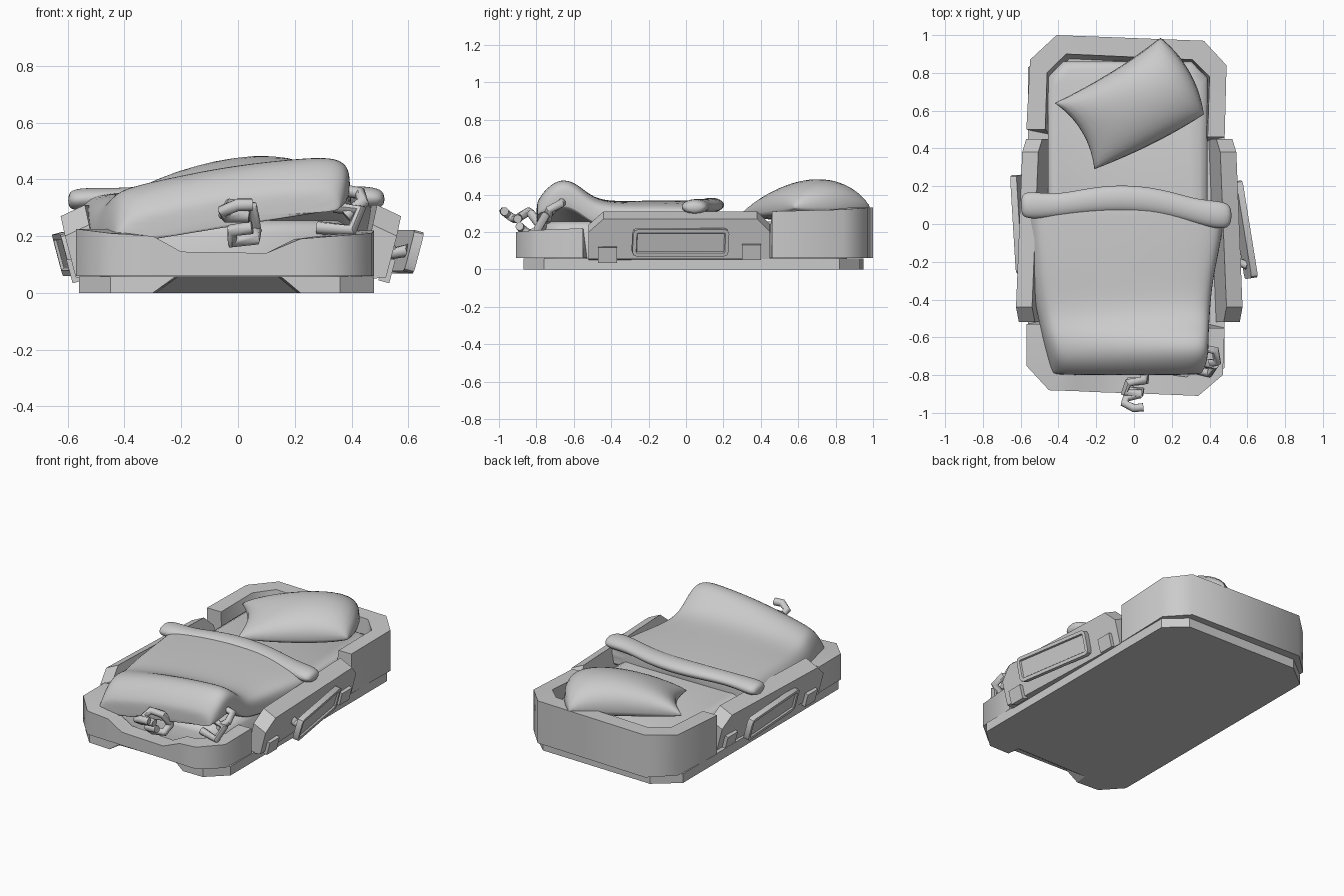
import bpy, bmesh
from math import sin, cos, pi, radians, copysign
from mathutils import Matrix

cube = bpy.data.objects.get("Cube")
if cube:
    bpy.data.objects.remove(cube, do_unlink=True)

GREY = (0.6, 0.6, 0.6, 1.0)
grey = bpy.data.materials.new("plain grey")
grey.use_nodes = True
grey.diffuse_color = GREY
grey.node_tree.nodes["Principled BSDF"].inputs["Base Color"].default_value = GREY


def finish(obj, angle):
    """Give the part its colour and its shading."""
    obj.data.materials.append(grey)
    bpy.ops.object.select_all(action='DESELECT')
    obj.select_set(True)
    bpy.context.view_layer.objects.active = obj
    bpy.ops.object.shade_smooth_by_angle(angle=radians(angle))
    return obj


def from_bmesh(name, bm, angle=30, subdivide=0):
    bmesh.ops.recalc_face_normals(bm, faces=bm.faces)
    mesh = bpy.data.meshes.new(name)
    bm.to_mesh(mesh)
    bm.free()
    obj = bpy.data.objects.new(name, mesh)
    bpy.context.collection.objects.link(obj)
    finish(obj, angle)
    if subdivide:
        mod = obj.modifiers.new("soft", 'SUBSURF')
        mod.levels = mod.render_levels = subdivide
    return obj


def loft(rings, caps=True):
    """Join closed rings of points into one skin."""
    bm = bmesh.new()
    rows = [[bm.verts.new(p) for p in ring] for ring in rings]
    for a, b in zip(rows, rows[1:]):
        for i in range(len(a)):
            bm.faces.new((a[i - 1], a[i], b[i], b[i - 1]))
    if caps:
        bm.faces.new(rows[0])
        bm.faces.new(rows[-1])
    return bm


def wall(name, points, low):
    """Open wall from (outer x, outer y, inner x, inner y, top), wider at its foot."""
    rings = [[(xo, yo, low), (xo, yo, t), (xi, yi, t),
              (xi * 0.95, yi - copysign(0.025, yi), low)]
             for xo, yo, xi, yi, t in points]
    return from_bmesh(name, loft(rings), 50)


def block(name, size, matrix, corner=0.0, rim=0.0):
    """Box with optional cut corners and a sunken outer face."""
    bm = bmesh.new()
    bmesh.ops.create_cube(bm, size=1)
    bmesh.ops.scale(bm, vec=size, verts=bm.verts)
    if corner:
        edges = [e for e in bm.edges
                 if abs(e.verts[0].co.x - e.verts[1].co.x) > size[0] / 2]
        bmesh.ops.bevel(bm, geom=edges, offset=corner, segments=2,
                        profile=0.5, affect='EDGES')
    if rim:
        bm.normal_update()
        face = max(bm.faces, key=lambda f: f.normal.x)
        bmesh.ops.inset_region(bm, faces=[face], thickness=rim)
        bmesh.ops.inset_region(bm, faces=[face], thickness=rim / 4, depth=-rim / 2)
    bm.transform(matrix)
    return from_bmesh(name, bm)


def tube(name, points, radius):
    curve = bpy.data.curves.new(name, 'CURVE')
    curve.dimensions = '3D'
    curve.bevel_depth = radius
    curve.bevel_resolution = 2
    curve.use_fill_caps = True
    spline = curve.splines.new('POLY')
    spline.points.add(len(points) - 1)
    for p, co in zip(spline.points, points):
        p.co = (*co, 1)
    obj = bpy.data.objects.new(name, curve)
    bpy.context.collection.objects.link(obj)
    bpy.ops.object.select_all(action='DESELECT')
    obj.select_set(True)
    bpy.context.view_layer.objects.active = obj
    bpy.ops.object.convert(target='MESH')
    return finish(bpy.context.object, 50)


# Base slab with an undercut notch at the foot
plan = [(0.48, -0.76), (0.48, 0.82), (0.36, 0.93), (-0.41, 0.95),
        (-0.56, 0.83), (-0.56, -0.74), (-0.45, -0.86)]
rings = []
for z, cut, left, right in ((0, 0.08, -0.29, 0.21), (0.058, 0, -0.21, 0.14)):
    ring = plan + [(left - 0.01, -0.87), (left, -0.87 + cut),
                   (right, -0.87 + cut), (right + 0.01, -0.87), (0.36, -0.87)]
    rings.append([(x, y, z) for x, y in ring])
from_bmesh("base", loft(rings))

# Head and foot walls
wall("head_wall", [
    (-0.57, 0.5, -0.47, 0.5, 0.31), (-0.55, 0.87, -0.46, 0.8, 0.32),
    (-0.41, 1, -0.36, 0.9, 0.33), (0.37, 0.97, 0.31, 0.87, 0.33),
    (0.49, 0.84, 0.4, 0.78, 0.32), (0.48, 0.46, 0.39, 0.46, 0.31)], 0.06)
wall("foot_wall", [
    (-0.57, -0.53, -0.47, -0.53, 0.225), (-0.57, -0.75, -0.46, -0.68, 0.225),
    (-0.45, -0.88, -0.38, -0.78, 0.21), (-0.3, -0.885, -0.3, -0.78, 0.2),
    (-0.2, -0.89, -0.2, -0.785, 0.145), (0.1, -0.9, 0.1, -0.8, 0.14),
    (0.22, -0.905, 0.2, -0.8, 0.19), (0.34, -0.91, 0.28, -0.81, 0.2),
    (0.47, -0.8, 0.38, -0.72, 0.21), (0.48, -0.55, 0.39, -0.55, 0.22)], 0.06)

# Side rails lean outwards and carry two brackets each
LEAN, MIDDLE = 0.26, -0.025


def rail_x(y, z):
    return 0.582 - 0.04 * y - (0.27 - z) * LEAN


for side, word in ((1, "left"), (-1, "right")):
    rings = []
    for y, top in ((-0.52, 0.2), (-0.44, 0.27), (0.38, 0.27), (0.45, 0.2)):
        a, b = rail_x(y, 0.055), rail_x(y, top)
        section = ((a, 0.055), (b, top), (b - 0.085, top + 0.04), (a - 0.09, 0.045))
        rings.append([(MIDDLE + side * x, y, z) for x, z in section])
    from_bmesh(word + "_rail", loft(rings))
    for y, z, end in ((-0.42, 0.08, "front"), (0.35, 0.095, "back")):
        place = (Matrix.Translation((MIDDLE + side * rail_x(y, z), y, z))
                 @ Matrix.Rotation(side * LEAN, 4, 'Y'))
        block(word + "_" + end + "_bracket", (0.04, 0.1, 0.085), place)

# Side panels, the left one swung open
for word, centre, turn in (("left", (0.58, -0.03, 0.145), 0.16),
                           ("right", (-0.605, 0, 0.137), pi + 0.06)):
    place = (Matrix.Translation(centre) @ Matrix.Rotation(turn, 4, 'Z')
             @ Matrix.Rotation(LEAN, 4, 'Y'))
    block(word + "_panel", (0.035, 0.52, 0.15), place, 0.025, 0.02)

# Mattress
rings = []
for inset, z in ((0, 0.058), (0, 0.21), (0.012, 0.24), (0.04, 0.255)):
    l, r, f, b = -0.455 + inset, 0.39 - inset, -0.76 + inset, 0.86 - inset
    c = 0.08
    rings.append([(x, y, z) for x, y in (
        (l, f + c), (l + c, f), (r - c, f), (r, f + c),
        (r, b - c), (r - c, b), (l + c, b), (l, b - c))])
from_bmesh("mattress", loft(rings), 50)

# Blanket: (y, left x, right x, height at each side, hem)
rings = []
for y, xl, xr, zl, zr, hem in (
        (0.12, -0.59, 0.49, 0.35, 0.345, 0.2), (0.06, -0.585, 0.48, 0.35, 0.345, 0.2),
        (-0.1, -0.565, 0.46, 0.35, 0.35, 0.2), (-0.28, -0.55, 0.42, 0.345, 0.35, 0.2),
        (-0.42, -0.53, 0.405, 0.335, 0.355, 0.19), (-0.51, -0.51, 0.4, 0.345, 0.39, 0.18),
        (-0.59, -0.495, 0.395, 0.37, 0.47, 0.17), (-0.67, -0.475, 0.395, 0.375, 0.49, 0.17),
        (-0.74, -0.455, 0.385, 0.35, 0.445, 0.17), (-0.79, -0.44, 0.36, 0.29, 0.38, 0.17),
        (-0.8, -0.43, 0.345, 0.26, 0.34, 0.17)):
    lift = hem + 1.4 * max(zr - zl, 0)
    ring = [(xl, hem), (xl + 0.015, (hem + zl) / 2), (xl + 0.05, zl - 0.025)]
    for i in range(6):
        t = i / 5
        swell = 0.02 * sin(pi * t)
        ring.append((xl + 0.1 + (xr - xl - 0.16) * t, zl + (zr - zl) * t + swell))
    ring += [(xr - 0.01, zr - 0.03), (xr, zr - 0.07), (xr, lift),
             (xr - 0.03, lift), (xl + 0.03, hem)]
    rings.append([(x, y, z) for x, z in ring])
from_bmesh("blanket", loft(rings), 80, 2)

# Rolled top edge of the blanket
rings = []
for x, y, z, r in ((-0.6, 0.1, 0.325, 0.05), (-0.57, 0.1, 0.33, 0.085),
                   (-0.42, 0.095, 0.335, 0.065), (-0.28, 0.12, 0.345, 0.07),
                   (-0.08, 0.14, 0.345, 0.08), (0.15, 0.12, 0.34, 0.075),
                   (0.33, 0.065, 0.34, 0.07), (0.46, 0.045, 0.335, 0.085),
                   (0.52, 0.045, 0.33, 0.06)):
    rings.append([(x, y + r * cos(a), z + 0.55 * r * sin(a))
                  for a in (k * pi / 4 for k in range(8))])
from_bmesh("blanket_roll", loft(rings), 80, 2)

# Pillow: cushion stretched between four corners, sagging to one side
corners = [(-0.21, 0.29, 0.29), (0.37, 0.58, 0.33), (0.14, 0.985, 0.33), (-0.42, 0.64, 0.32)]
rings = []
for i in range(17):
    u = -cos(pi * i / 16)
    ring = []
    for k in range(32):
        v, rise = cos(pi * k / 16), sin(pi * k / 16)
        pu = u + 0.14 * (1 - v * v)
        pv = v - 0.08 * (1 - u * u)
        weights = [(1 + a * pu) * (1 + b * pv) / 4
                   for a, b in ((-1, -1), (1, -1), (1, 1), (-1, 1))]
        x, y, z = (sum(w * c[n] for w, c in zip(weights, corners)) for n in range(3))
        puff = sin(pi * i / 16) ** 0.8 * abs(rise) ** 0.8 * (1 + 0.2 * u + 0.1 * v)
        ring.append((x, y, z + puff * (0.155 if rise > 0 else -0.06)))
    rings.append(ring)
pillow = loft(rings, caps=False)
bmesh.ops.remove_doubles(pillow, verts=pillow.verts, dist=0.0005)
from_bmesh("pillow", pillow, 100)

# Hooked claws poking out
claws = {
    "foot_claw_upper": [(0.06, -0.77, 0.22), (0.05, -0.83, 0.3), (-0.03, -0.84, 0.31),
                        (-0.05, -0.89, 0.28), (0.04, -0.9, 0.27)],
    "foot_claw_lower": [(0.06, -0.77, 0.22), (0.06, -0.83, 0.19), (-0.02, -0.83, 0.18),
                        (-0.02, -0.88, 0.22), (0.05, -0.89, 0.23)],
    "foot_claw_tip": [(0.03, -0.9, 0.27), (-0.04, -0.92, 0.27), (-0.05, -0.95, 0.29),
                      (0, -0.975, 0.31), (0.05, -0.97, 0.31)],
    "corner_claw_lower": [(0.34, -0.69, 0.35), (0.35, -0.73, 0.3), (0.43, -0.75, 0.29),
                          (0.4, -0.79, 0.22), (0.28, -0.76, 0.23)],
    "corner_claw_upper": [(0.35, -0.7, 0.33), (0.38, -0.66, 0.36), (0.43, -0.67, 0.35),
                          (0.44, -0.73, 0.32), (0.38, -0.74, 0.27)],
    "panel_claw": [(0.52, -0.21, 0.17), (0.55, -0.2, 0.14), (0.6, -0.22, 0.15)],
}
for name, path in claws.items():
    tube(name, path, 0.023)
